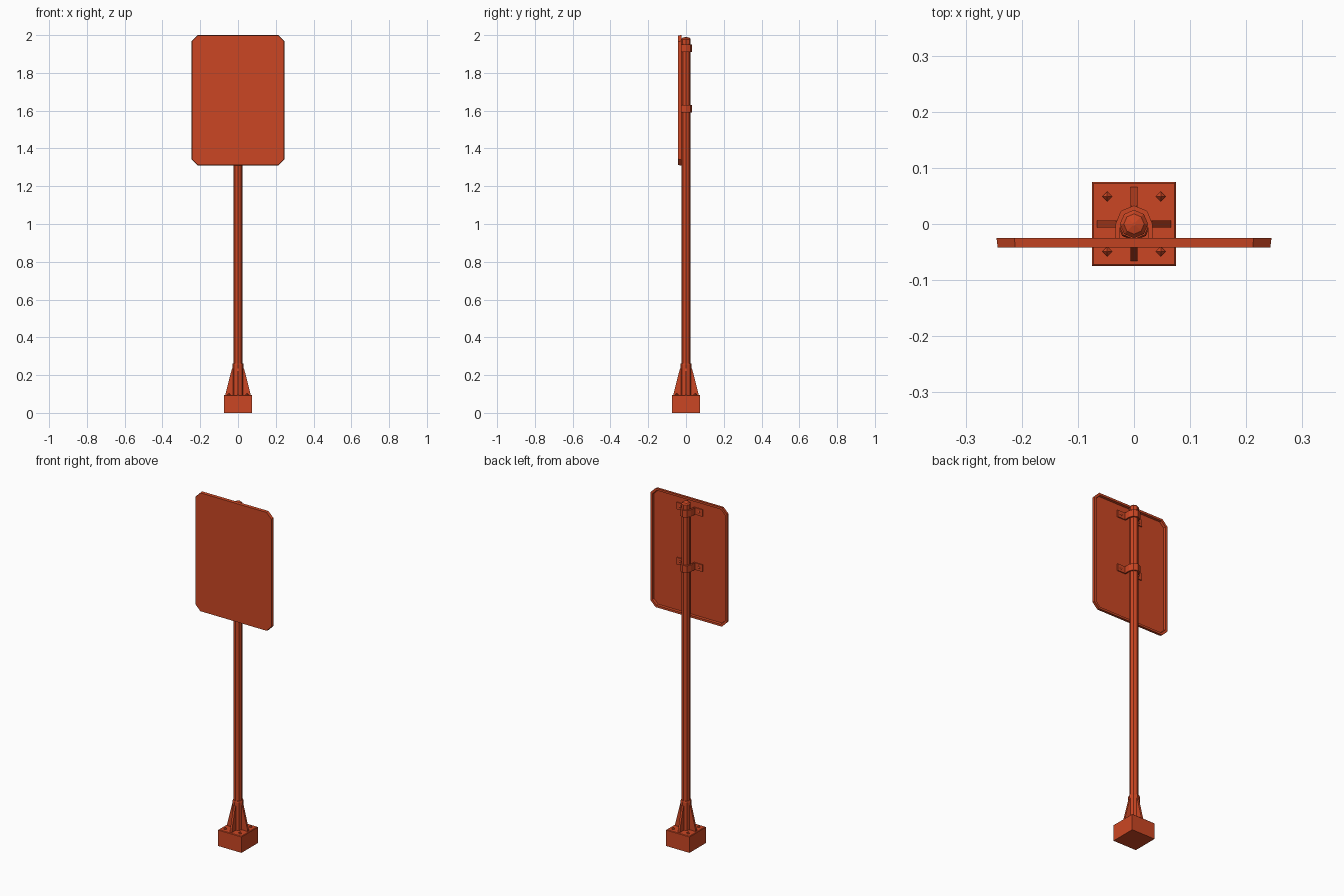
import bpy, bmesh
from math import cos, sin, pi
from mathutils import Matrix, Vector

cube = bpy.data.objects.get("Cube")
if cube:
    bpy.data.objects.remove(cube, do_unlink=True)

paint = bpy.data.materials.new("orange_red_paint")
paint.use_nodes = True
COLOUR = (0.6, 0.062, 0.017, 1)
paint.diffuse_color = COLOUR
paint.node_tree.nodes["Principled BSDF"].inputs["Base Color"].default_value = COLOUR


def finish(name, bm):
    bmesh.ops.recalc_face_normals(bm, faces=bm.faces)
    mesh = bpy.data.meshes.new(name)
    bm.to_mesh(mesh)
    bm.free()
    mesh.materials.append(paint)
    obj = bpy.data.objects.new(name, mesh)
    bpy.context.collection.objects.link(obj)
    return obj


def loft(name, rings):
    """Join closed rings of points and cap both ends."""
    bm = bmesh.new()
    loops = [[bm.verts.new(p) for p in ring] for ring in rings]
    n = len(loops[0])
    for a, b in zip(loops, loops[1:]):
        for i in range(n):
            j = (i + 1) % n
            bm.faces.new((a[i], a[j], b[j], b[i]))
    bm.faces.new(loops[0])
    bm.faces.new(loops[-1])
    return finish(name, bm)


def turned(name, profile, sides=8, centre=(0, 0)):
    """Low-poly turned part from (radius, height) pairs."""
    return loft(name, [[(centre[0] + r * cos(2 * pi * i / sides),
                         centre[1] + r * sin(2 * pi * i / sides), z)
                        for i in range(sides)] for r, z in profile])


# Concrete footing with a slightly bevelled top
def square(h, z):
    return [(-h, -h, z), (h, -h, z), (h, h, z), (-h, h, z)]


loft("footing", [square(0.075, 0), square(0.075, 0.092), square(0.072, 0.095)])

# Post, socket and domed cap
turned("post", [(0.023, 0.09), (0.023, 1.965)])
turned("socket", [(0.03, 0.09), (0.03, 0.255), (0.027, 0.262)])
turned("post_cap", [(0.025, 1.955), (0.025, 1.978), (0.018, 1.986), (0.003, 1.99)])

# Four triangular gussets around the socket
outline = [(0.02, 0.09), (0.067, 0.09), (0.065, 0.105), (0.032, 0.235), (0.02, 0.235)]
for k in range(4):
    fin = loft(f"gusset_{k + 1}", [[(x, y, z) for x, z in outline] for y in (-0.006, 0.006)])
    fin.data.transform(Matrix.Rotation(k * pi / 2, 4, "Z"))

# Anchor bolts
for k, (sx, sy) in enumerate([(-1, -1), (1, -1), (1, 1), (-1, 1)]):
    turned(f"anchor_bolt_{k + 1}", [(0.009, 0.093), (0.009, 0.098), (0.001, 0.106)],
           4, (sx * 0.048, sy * 0.049))


# Sign panel: folded tray with clipped corners and a recessed back
def panel_ring(inset, y):
    w, h, c = 0.245 - inset, 0.345 - inset, 0.032 - 0.4 * inset
    quarter = [(w, h - c), (w - c, h)]
    pts = (quarter + [(-x, z) for x, z in reversed(quarter)]
           + [(-x, -z) for x, z in quarter] + [(x, -z) for x, z in reversed(quarter)])
    return [(x, y, 1.655 + z) for x, z in pts]


loft("sign_panel", [panel_ring(0.002, -0.042), panel_ring(0, -0.025),
                    panel_ring(0.012, -0.025), panel_ring(0.014, -0.038)])


# Clamps: a strap around the post with a bolted tab on either side
def strap_path(r, leg, tab_y):
    half = [(0.082, tab_y), (leg, tab_y), (r, 0), (r * 0.707, r * 0.707)]
    return half + [(0, r)] + [(-x, y) for x, y in reversed(half)]


outer = strap_path(0.033, 0.034, -0.032)
inner = strap_path(0.024, 0.027, -0.0375)
for label, z in (("lower", 1.61), ("upper", 1.93)):
    bm = bmesh.new()
    for i in range(len(outer) - 1):
        quad = [outer[i], outer[i + 1], inner[i + 1], inner[i]]
        low = [bm.verts.new((x, y, z - 0.02)) for x, y in quad]
        high = [bm.verts.new((x, y, z + 0.02)) for x, y in quad]
        bm.faces.new(low)
        bm.faces.new(high)
        for j in (0, 2):
            bm.faces.new((low[j], low[j + 1], high[j + 1], high[j]))
        if i == 0:
            bm.faces.new((low[0], low[3], high[3], high[0]))
        if i == len(outer) - 2:
            bm.faces.new((low[1], low[2], high[2], high[1]))
    bmesh.ops.remove_doubles(bm, verts=bm.verts, dist=0.0001)
    finish(f"{label}_clamp", bm)
    for side, x in (("left", 0.06), ("right", -0.06)):
        bolt = turned(f"{label}_clamp_bolt_{side}", [(0.008, 0), (0.008, 0.004), (0.001, 0.008)], 6)
        bolt.data.transform(Matrix.Translation(Vector((x, -0.034, z)))
                            @ Matrix.Rotation(-pi / 2, 4, "X"))
